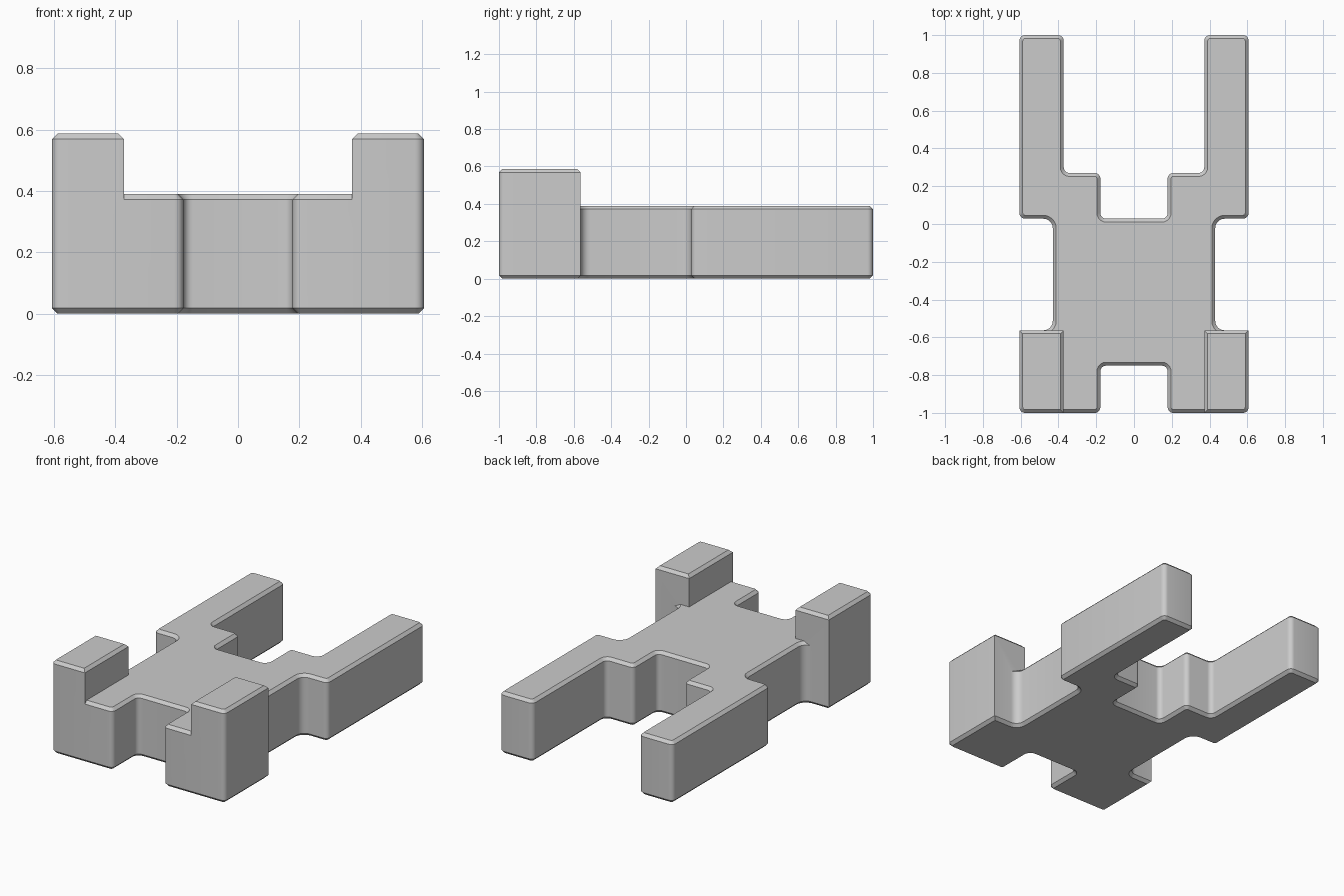
import bpy, bmesh, math
from mathutils import Vector

cube = bpy.data.objects.get("Cube")
if cube:
    bpy.data.objects.remove(cube, do_unlink=True)

CHAMFER = 0.018
ROUND = 0.03     # ordinary corner radius
WIDE = 0.05      # fillet where the waist meets the legs

grey = bpy.data.materials.new("plain_grey")
grey.use_nodes = True
grey.diffuse_color = (0.6, 0.6, 0.6, 1)
grey.node_tree.nodes["Principled BSDF"].inputs["Base Color"].default_value = (0.6, 0.6, 0.6, 1)


def rounded(corners, steps=6):
    """Replace every (x, y, radius) corner with an arc."""
    points = []
    for i, (x, y, r) in enumerate(corners):
        p = Vector((x, y))
        if r == 0:
            points.append(p)
            continue
        a = (Vector(corners[i - 1][:2]) - p).normalized()
        b = (Vector(corners[(i + 1) % len(corners)][:2]) - p).normalized()
        for s in range(steps + 1):
            t = s / steps * math.pi / 2
            points.append(p + a * r * (1 - math.sin(t)) + b * r * (1 - math.cos(t)))
    return points


def prism(name, corners, bottom, top, chamfered):
    """Extrude a rounded outline and chamfer the rims at the given heights."""
    bm = bmesh.new()
    face = bm.faces.new([bm.verts.new((p.x, p.y, bottom)) for p in rounded(corners)])
    ext = bmesh.ops.extrude_face_region(bm, geom=[face])
    raised = [g for g in ext["geom"] if isinstance(g, bmesh.types.BMVert)]
    bmesh.ops.translate(bm, verts=raised, vec=(0, 0, top - bottom))
    bmesh.ops.recalc_face_normals(bm, faces=bm.faces)
    rims = [e for e in bm.edges
            if any(all(abs(v.co.z - z) < 1e-5 for v in e.verts) for z in chamfered)]
    bmesh.ops.bevel(bm, geom=rims, offset=CHAMFER, segments=1,
                    affect='EDGES', clamp_overlap=False)
    bmesh.ops.recalc_face_normals(bm, faces=bm.faces)
    mesh = bpy.data.meshes.new(name)
    bm.to_mesh(mesh)
    bm.free()
    mesh.materials.append(grey)
    obj = bpy.data.objects.new(name, mesh)
    bpy.context.collection.objects.link(obj)
    return obj


# Body: waist, two front feet and two long rear arms, mirrored across x
half = [(0.178, -0.75, ROUND), (0.178, -1, ROUND), (0.607, -1, ROUND),
        (0.607, -0.563, 0), (0.43, -0.563, WIDE), (0.43, 0.028, WIDE),
        (0.607, 0.028, ROUND), (0.607, 1, ROUND), (0.372, 1, ROUND),
        (0.372, 0.27, ROUND), (0.178, 0.27, ROUND), (0.178, 0.028, ROUND)]
outline = half + [(-x, y, r) for x, y, r in reversed(half)]
body = prism("body", outline, 0, 0.39, (0, 0.39))

# Upright posts on the front feet, merged into the body
for side, label in ((1, "left"), (-1, "right")):
    corners = [(side * x, y, r) for x, y, r in
               ((0.372, -1, 0), (0.607, -1, ROUND), (0.607, -0.563, 0), (0.372, -0.563, 0))]
    post = prism(label + "_post", corners, 0.2, 0.587, (0.587,))
    post.hide_render = True
    union = body.modifiers.new(label + "_post_union", 'BOOLEAN')
    union.operation = 'UNION'
    union.solver = 'EXACT'
    union.object = post

# Apply the unions and remove the helper posts
bpy.context.view_layer.update()
merged = bpy.data.meshes.new_from_object(
    body.evaluated_get(bpy.context.evaluated_depsgraph_get()))
body.modifiers.clear()
body.data = merged
for label in ("left", "right"):
    bpy.data.objects.remove(bpy.data.objects[label + "_post"], do_unlink=True)

# Clean flush seams left by the unions
bm = bmesh.new()
bm.from_mesh(merged)
bmesh.ops.remove_doubles(bm, verts=bm.verts, dist=1e-4)
bmesh.ops.dissolve_limit(bm, angle_limit=math.radians(1), verts=bm.verts, edges=bm.edges)
bm.to_mesh(merged)
bm.free()

bpy.ops.object.select_all(action='DESELECT')
body.select_set(True)
bpy.context.view_layer.objects.active = body
bpy.ops.object.shade_smooth_by_angle(angle=math.radians(30))
